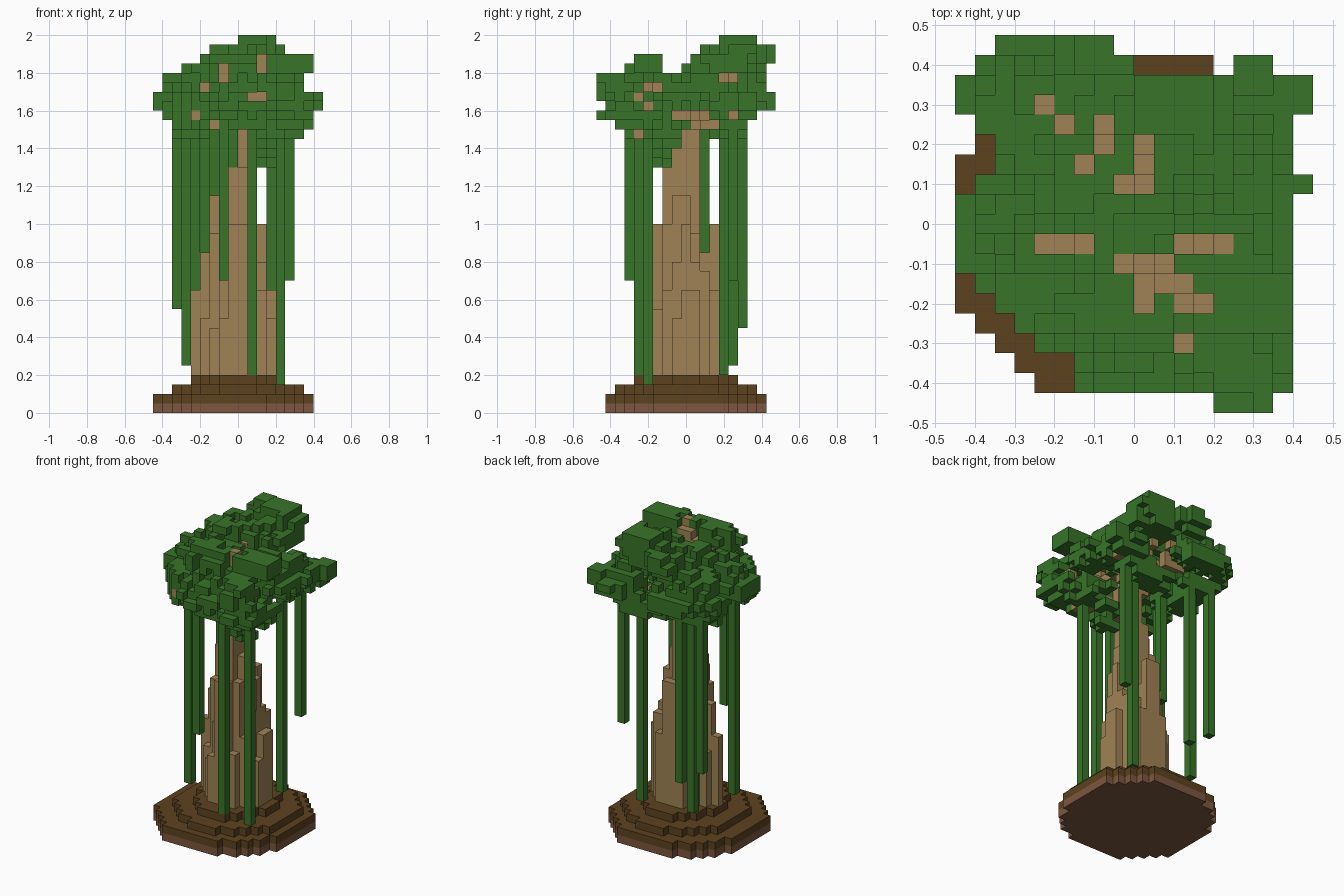
import bpy, bmesh, random
from mathutils import Vector

cube = bpy.data.objects.get("Cube")
if cube:
    bpy.data.objects.remove(cube)

U = 0.05  # voxel size
rng = random.Random(4)


def material(name, rgb):
    m = bpy.data.materials.new(name)
    m.use_nodes = True
    col = (*rgb, 1)
    m.diffuse_color = col
    m.node_tree.nodes["Principled BSDF"].inputs["Base Color"].default_value = col
    return m


leaf_green = material("leaf green", (0.04, 0.175, 0.022))
bark_tan = material("bark tan", (0.35, 0.225, 0.092))
soil_brown = material("soil brown", (0.11, 0.054, 0.014))
clay_brown = material("clay brown", (0.2, 0.095, 0.05))


def centre(c):
    return Vector((c[0] + 0.5, c[1], c[2] + 0.5)) * U


def cell(x, y, z):
    return (round(x / U - 0.5), round(y / U), round(z / U - 0.5))


def build(name, cells, mat):
    """Skin a set of voxels, keeping only the exposed faces."""
    bm = bmesh.new()
    verts = {}
    for c in sorted(cells):
        for axis in range(3):
            for sign in (-1, 1):
                near = list(c)
                near[axis] += sign
                if tuple(near) in cells:
                    continue
                a, b = (axis + 1) % 3, (axis + 2) % 3
                ring = []
                for s, t in ((-1, -1), (1, -1), (1, 1), (-1, 1)):
                    corner = [2 * v for v in c]
                    corner[axis] += sign
                    corner[a] += s * sign
                    corner[b] += t
                    key = tuple(corner)
                    if key not in verts:
                        verts[key] = bm.verts.new(centre([v / 2 for v in key]))
                    ring.append(verts[key])
                bm.faces.new(ring)
    mesh = bpy.data.meshes.new(name)
    bm.to_mesh(mesh)
    bm.free()
    mesh.materials.append(mat)
    ob = bpy.data.objects.new(name, mesh)
    bpy.context.collection.objects.link(ob)


def disc(k, radius, cx, skew, squeeze=1):
    """One rounded layer of voxels, leaning along the diagonal."""
    layer = set()
    for i in range(-10, 10):
        for j in range(-10, 11):
            p = centre((i, j, k))
            x = (p.x - cx) * squeeze
            if x * x + p.y * p.y - skew * x * p.y < radius * radius:
                layer.add((i, j, k))
    return layer


# Ground: clay underside and stepped soil tiers
build("ground_underside", disc(0, 0.443, -0.025, 0.08), clay_brown)
tiers = disc(1, 0.443, -0.025, 0.08) | disc(2, 0.365, 0, 0.05) | disc(3, 0.265, 0, 0, 1.15)
build("ground_soil", tiers, soil_brown)

# Trunk: uneven bark columns under a width profile, a depth profile and a cone
width_tops = [13, 17, 23, 25, 26, 31, 23, 20, 13]
depth_tops = [20, 26, 32, 32, 30, 17, 20]
trunk = set()
for i, w in enumerate(width_tops, -5):
    for j, d in enumerate(depth_tops, -3):
        p = centre((i, j, 0))
        reach = abs(p.x) + abs(p.y)
        if reach > 0.24:
            continue
        top = min(w, d)
        if i not in (-1, 0) and j != 0:
            top = min(top, int(36 - 105 * reach) + rng.randint(-3, 3))
        trunk |= {(i, j, k) for k in range(4, top)}
build("trunk", trunk, bark_tan)

# Branches: voxel lines from the trunk top, with leaves opened beyond their ends
up, front, left = (0, 0, 1), (0, -1, 0), (1, 0, 0)
branches, opened = set(), set()
for tip, way in [((-0.22, 0.3, 1.77), up), ((-0.08, 0.25, 1.78), up), ((0.22, -0.05, 1.77), up),
                 ((0.03, -0.2, 1.8), up), ((-0.2, -0.05, 1.72), up), ((0.03, 0.2, 1.82), up),
                 ((0.17, -0.2, 1.72), up), ((0.1, -0.3, 1.67), front),
                 ((-0.07, -0.2, 1.82), front), ((-0.23, -0.3, 1.58), front),
                 ((-0.13, -0.32, 1.52), front), ((0.12, -0.2, 1.87), front),
                 ((0.28, -0.25, 1.67), left), ((0.22, -0.25, 1.48), left),
                 ((0.3, 0.25, 1.58), left)]:
    start, end = Vector((0.0, 0, 1.5)), Vector(tip)
    for n in range(25):
        c = cell(*start.lerp(end, n / 24))
        branches.add(c)
        if n > 21 or (way == up and n > 10 and n % 6 == 0):
            opened |= {tuple(a + s * b for a, b in zip(c, way)) for s in range(1, 8)}
branches -= trunk
build("branches", branches, bark_tan)

# Leaf canopy: ragged flat clumps (centre, then radii)
clumps = [
    ((0.1, 0.3, 1.93), (0.14, 0.11, 0.1)), ((0.05, 0.22, 1.86), (0.2, 0.18, 0.07)),
    ((-0.1, 0.42, 1.88), (0.11, 0.08, 0.06)), ((-0.02, -0.21, 1.82), (0.2, 0.11, 0.1)),
    ((-0.25, 0.3, 1.74), (0.18, 0.15, 0.08)), ((-0.2, 0.4, 1.67), (0.18, 0.12, 0.06)),
    ((-0.3, -0.03, 1.66), (0.17, 0.15, 0.07)), ((0.25, -0.36, 1.72), (0.13, 0.13, 0.09)),
    ((0.28, 0.05, 1.69), (0.14, 0.2, 0.09)), ((-0.2, -0.2, 1.6), (0.18, 0.14, 0.12)),
    ((0.0, -0.28, 1.6), (0.2, 0.14, 0.11)), ((0.28, 0.28, 1.6), (0.13, 0.14, 0.09)),
    ((0.22, -0.2, 1.54), (0.18, 0.17, 0.09)), ((0.0, 0.05, 1.68), (0.2, 0.15, 0.07)),
    ((0.13, -0.12, 1.4), (0.06, 0.08, 0.11)), ((-0.25, 0.17, 1.54), (0.15, 0.18, 0.07)),
    ((0.12, 0.25, 1.52), (0.18, 0.12, 0.06)), ((-0.2, 0.0, 1.77), (0.17, 0.13, 0.06)),
    ((0.18, -0.1, 1.8), (0.15, 0.14, 0.06)), ((-0.38, 0.33, 1.66), (0.08, 0.06, 0.05)),
    ((0.41, 0.32, 1.65), (0.08, 0.07, 0.06)), ((0.27, -0.35, 1.6), (0.12, 0.12, 0.06)),
    ((0.29, -0.19, 1.85), (0.14, 0.09, 0.08)), ((-0.17, 0.1, 1.85), (0.1, 0.1, 0.05)),
]
# Canopy reach per layer, in cells, from the lowest layer upward
x_low = [-7, -7, -8, -9, -9, -8, -8, -6, -4, -3, 0]
x_high = [6, 7, 7, 8, 8, 6, 6, 7, 7, 4, 3]
y_low = [-6, -7, -9, -8, -9, -9, -9, -6, -5, 0, 4]
y_high = [6, 6, 7, 9, 9, 8, 8, 8, 9, 9, 7]


def trimmed(i, j, k):
    """Notches in the outline: the top gap, front corner and back edge."""
    return ((k > 35 and j in (-2, -1)) or i + j < -11
            or (j == 8 and 0 <= i < 5) or (j == 9 and i > -2))


leaves = set()
for mid, radii in clumps:
    for k in range(26, 40):
        n = max(k - 29, 0)
        for i in range(x_low[n], x_high[n] + 1):
            for j in range(y_low[n], y_high[n] + 1):
                if trimmed(i, j, k):
                    continue
                p = centre((i, j, k)) - Vector(mid)
                dist = Vector([a / r for a, r in zip(p, radii)]).length
                if dist < rng.uniform(0.75, 1.25):
                    leaves.add((i, j, k))
leaves -= trunk | branches | opened
# Drop leaves with no neighbour
steps = [(1, 0, 0), (-1, 0, 0), (0, 1, 0), (0, -1, 0), (0, 0, 1), (0, 0, -1)]
leaves = {c for c in leaves
          if any(tuple(a + b for a, b in zip(c, s)) in leaves for s in steps)}

# Hanging vines: position and lower end, each reaching up into the leaves
vines = set()
for x, y, low in [(0.275, 0.25, 0.7), (0.175, 0.2, 0.2), (0.225, -0.2, 0.15),
                  (0.075, -0.25, 0.2), (-0.275, -0.1, 0.25), (-0.075, -0.3, 0.7),
                  (-0.175, 0.3, 0.45), (-0.225, 0.25, 0.25), (-0.325, 0.3, 0.55),
                  (-0.125, 0.1, 0.8), (-0.025, -0.1, 1.3)]:
    i, j, k0 = cell(x, y, low + U / 2)
    vines |= {(i, j, k) for k in range(k0, 32)}
vines -= trunk | branches
build("hanging_vines", vines, leaf_green)
build("leaf_canopy", leaves - vines, leaf_green)
